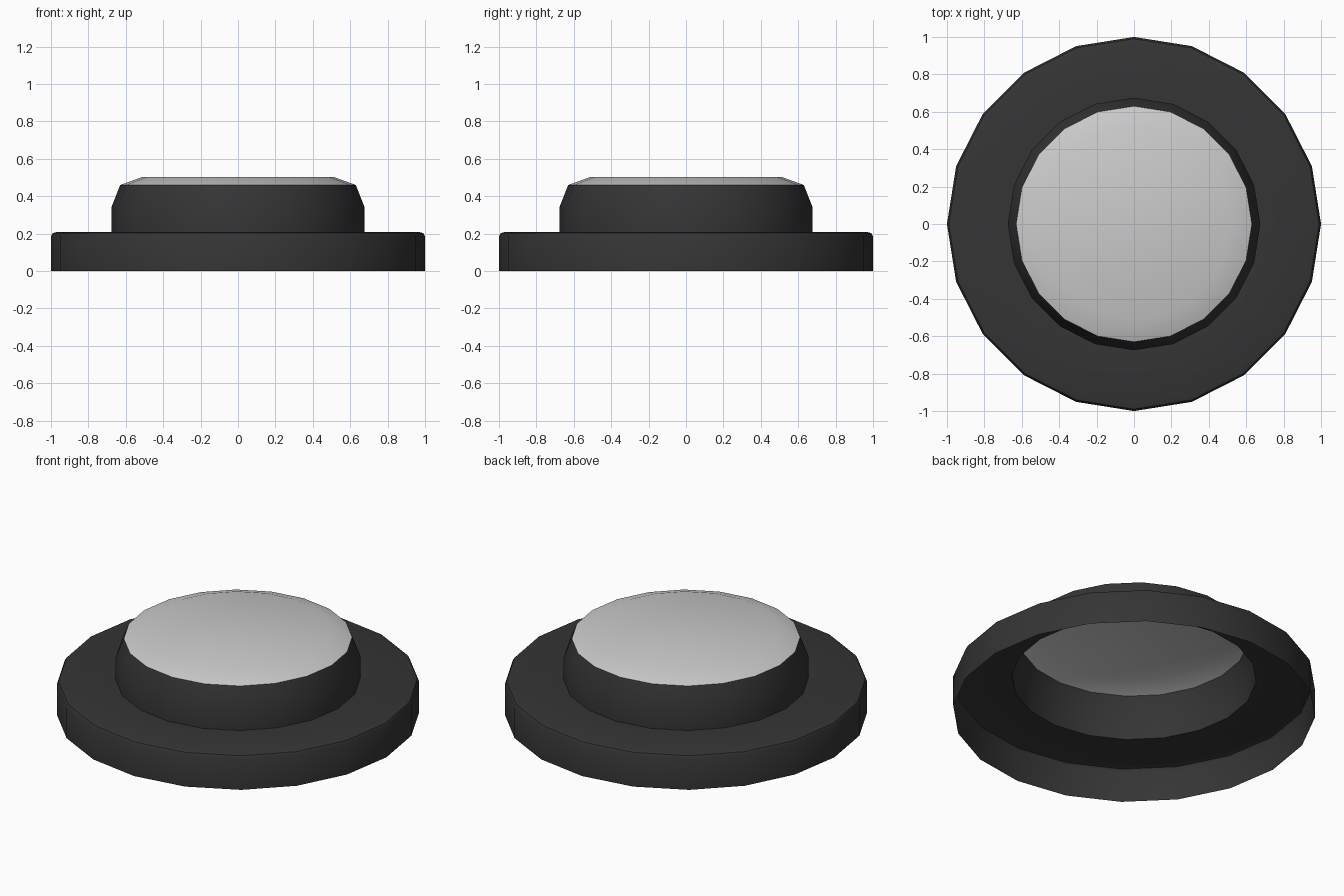
import bpy, bmesh, math

if "Cube" in bpy.data.objects:
    bpy.data.objects.remove(bpy.data.objects["Cube"])

SIDES = 20


def lathe(name, profile, cap=False, color=None, angle=35):
    """Revolve (radius, z) points about z as an open shell, optionally capped."""
    bm = bmesh.new()
    rings = []
    for r, z in profile:
        rings.append([bm.verts.new((r * math.cos(2 * math.pi * i / SIDES),
                                    r * math.sin(2 * math.pi * i / SIDES), z))
                      for i in range(SIDES)])
    for a, b in zip(rings, rings[1:]):
        for i in range(SIDES):
            j = (i + 1) % SIDES
            bm.faces.new((a[i], a[j], b[j], b[i]))
    if cap:
        bm.faces.new(rings[-1])
    mesh = bpy.data.meshes.new(name)
    bm.to_mesh(mesh)
    bm.free()
    obj = bpy.data.objects.new(name, mesh)
    bpy.context.collection.objects.link(obj)
    if color:
        mat = bpy.data.materials.new(name + "_material")
        mat.diffuse_color = color
        mat.use_nodes = True
        mat.node_tree.nodes["Principled BSDF"].inputs["Base Color"].default_value = mat.diffuse_color
        mesh.materials.append(mat)
    bpy.ops.object.select_all(action='DESELECT')
    obj.select_set(True)
    bpy.context.view_layer.objects.active = obj
    bpy.ops.object.shade_smooth_by_angle(angle=math.radians(angle))
    return obj


# Dark housing: flange with softened rim, raised collar, tapered lip; open below
lathe("housing", [(1, 0), (1, 0.185), (0.99, 0.203), (0.965, 0.21),
                  (0.675, 0.21), (0.675, 0.345), (0.63, 0.46)],
      color=(0.035, 0.035, 0.035, 1))

# Light button face: shallow bevel up to a flat top
lathe("button_face", [(0.63, 0.46), (0.515, 0.502)], cap=True)
